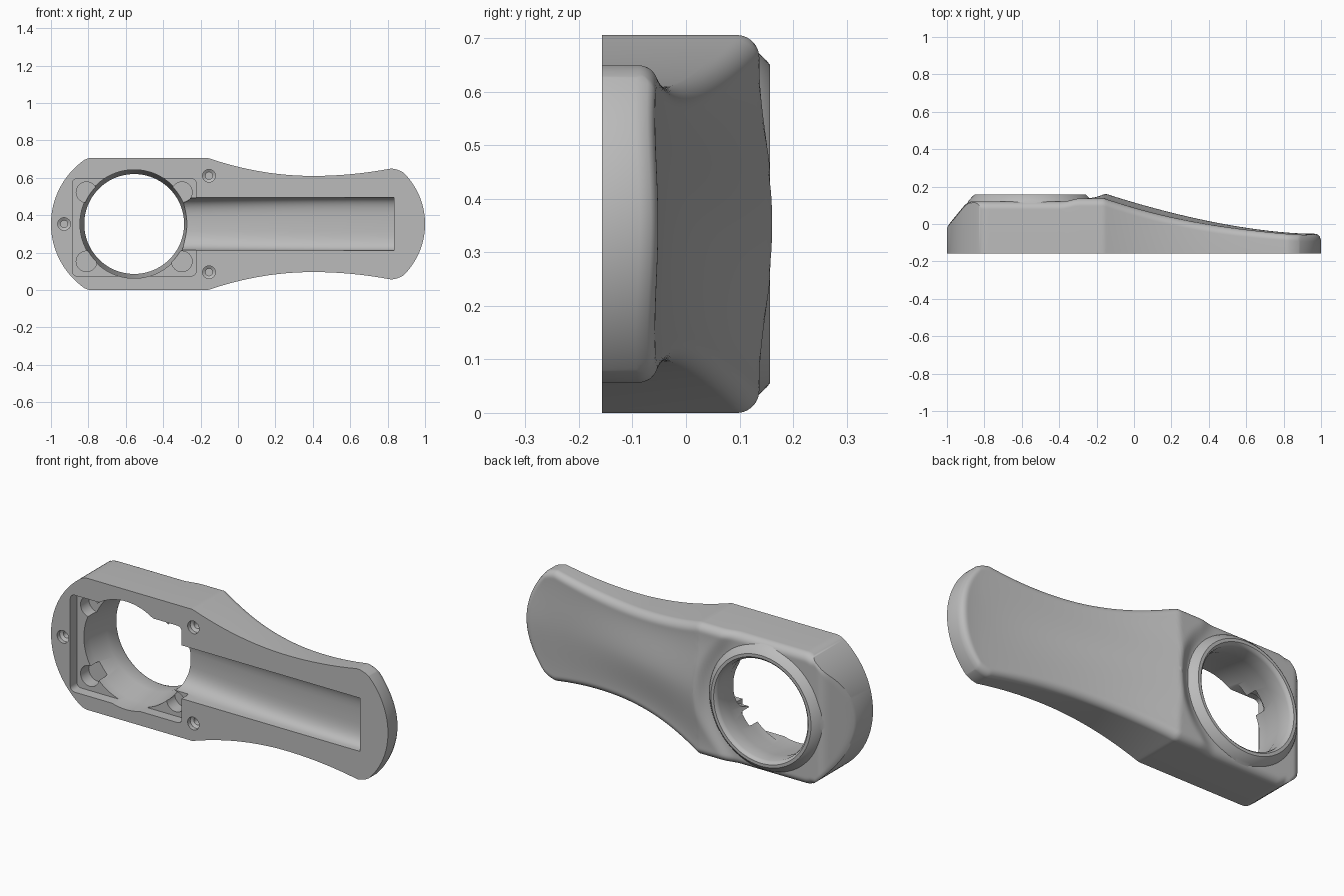
import bpy, bmesh, math
from mathutils import Vector

if "Cube" in bpy.data.objects:
    bpy.data.objects.remove(bpy.data.objects["Cube"])

MID = 0.353          # half the height, also the height of the long axis
FRONT = -0.157       # flat front face
RING_X = -0.555      # centre of the round opening
NU, NV = 160, 64


def finish(bm, name):
    bmesh.ops.recalc_face_normals(bm, faces=bm.faces)
    mesh = bpy.data.meshes.new(name)
    bm.to_mesh(mesh)
    bm.free()
    obj = bpy.data.objects.new(name, mesh)
    bpy.context.collection.objects.link(obj)
    return obj


def loft(rows, name):
    """Closed solid through a list of equal closed loops."""
    bm = bmesh.new()
    loops = [[bm.verts.new(p) for p in row] for row in rows]
    n = len(loops[0])
    for a, b in zip(loops, loops[1:]):
        for i in range(n):
            j = (i + 1) % n
            bm.faces.new((a[i], a[j], b[j], b[i]))
    bm.faces.new(loops[0])
    bm.faces.new(loops[-1])
    return finish(bm, name)


def lathe(profile, x, z, name, n=96):
    """Solid turned about an axis along y, from (radius, y) points."""
    ring = [math.tau * i / n for i in range(n)]
    return loft([[(x + r * math.cos(a), y, MID + z + r * math.sin(a)) for a in ring]
                 for r, y in profile], name)


def combine(target, tool, operation):
    mod = target.modifiers.new("boolean", 'BOOLEAN')
    mod.object, mod.operation, mod.solver = tool, operation, 'EXACT'
    bpy.context.view_layer.objects.active = target
    bpy.ops.object.modifier_apply(modifier=mod.name)
    bpy.data.objects.remove(tool)


def smooth(a, b, t):
    t = min(1, max(0, (t - a) / (b - a)))
    return t * t * (3 - 2 * t)


def soft_min(a, b, k):
    h = max(k - abs(a - b), 0) / k
    return min(a, b) - h * h * k / 4


def half_width(x):
    """Waisted outline of the handle with eased corners."""
    x = min(0.885, max(-0.82, x))
    if x < 0.4:
        w = 0.257 + 0.096 * min(1, (0.4 - x) / 0.56) ** 2
        return w - 6 * max(0, -0.78 - x) ** 2
    return 0.257 + 0.04 * min(1, (x - 0.4) / 0.42) ** 2 - 4 * max(0, x - 0.81) ** 2


def arc(v, half, depth):
    """Bulge of a rounded end at v from -1 to 1."""
    radius = (half * half + depth * depth) / (2 * depth)
    return math.sqrt(radius ** 2 - (v * half) ** 2) - radius + depth


def back_height(x, z, v, left, right):
    """Back surface: head, ridge beside the ring, sloping handle, soft edges."""
    handle = min(-0.052 + 0.21 * (max(0, 0.95 - x) / 1.09) ** 1.66, 0.165)
    crown = 0.028 * smooth(0, 0.85, abs(v)) * (1 - 0.75 * smooth(0, 0.8, x))
    rho = math.hypot(x - RING_X, z)
    s = smooth(0.33, 0.41, rho) * smooth(-0.4, -0.29, x)
    y = 0.12 + (handle - crown - 0.12) * s
    y = soft_min(y, -0.014 + (x + 1) * 1.22, 0.03)
    r = 0.042 - 0.007 * smooth(0.4, 0.9, x)
    d = min(half_width(x) * (1 - abs(v)), x - left + 0.02, right - x)
    if d < r:
        y -= r - math.sqrt(max(0, r * r - (r - d) ** 2))
    return y


# Body shell: curved back grid, straight side walls, flat front
bm = bmesh.new()
grid = []
for j in range(NV + 1):
    v = math.sin(math.pi * (j / NV - 0.5))
    left = -0.82 - arc(v, 0.343, 0.18)
    right = 0.885 + arc(v, 0.2745, 0.115)
    row = []
    for i in range(NU + 1):
        t = i / NU
        u = 0.6 * t + 0.4 * (0.5 - 0.5 * math.cos(math.pi * t))
        x = left + u * (right - left)
        z = v * half_width(x)
        row.append(bm.verts.new((x, back_height(x, z, v, left, right), MID + z)))
    grid.append(row)
for a, b in zip(grid, grid[1:]):
    for i in range(NU):
        bm.faces.new((a[i], a[i + 1], b[i + 1], b[i]))
rim = (grid[0][:-1] + [r[-1] for r in grid[:-1]]
       + grid[-1][:0:-1] + [r[0] for r in grid[:0:-1]])
base = [bm.verts.new((p.co.x, FRONT, p.co.z)) for p in rim]
for i in range(len(rim)):
    j = (i + 1) % len(rim)
    bm.faces.new((rim[i], rim[j], base[j], base[i]))
bm.faces.new(base)
body = finish(bm, "grip_body")

# Raised collar around the opening
combine(body, lathe([(0.338, -0.03), (0.338, 0.108), (0.327, 0.128), (0.305, 0.151),
                     (0.297, 0.157), (0.2, 0.157)], RING_X, 0, "collar"), 'UNION')

# Shallow rectangular pocket with rounded corners
bm = bmesh.new()
bmesh.ops.create_cube(bm, size=1)
for p in bm.verts:
    p.co = Vector((RING_X + p.co.x * 0.662, -0.15 + p.co.y * 0.1, 0.335 + p.co.z * 0.52))
upright = [e for e in bm.edges if abs(e.verts[0].co.y - e.verts[1].co.y) > 0.05]
bmesh.ops.bevel(bm, geom=upright, offset=0.025, segments=4, profile=0.5, affect='EDGES')
combine(body, finish(bm, "pocket"), 'DIFFERENCE')

# Round recesses in the pocket corners
for x in (-0.81, -0.3):
    for z in (-0.2, 0.17):
        combine(body, lathe([(0.055, -0.13), (0.055, -0.03)], x, z, "recess", 32), 'DIFFERENCE')

# Trough along the handle, deepening towards the opening
sections = []
for k in range(17):
    x = 0.835 - 1.235 * k / 16
    depth = 0.08 + 0.067 * ((0.835 - x) / 1.115) ** 2
    loop = [(x, -0.2, MID - 0.143), (x, -0.2, MID + 0.143)]
    for i in range(25):
        a = math.pi * i / 24
        c = math.cos(a)
        loop.append((x, FRONT + depth * math.sin(a) ** 0.65,
                     MID + 0.143 * math.copysign(abs(c) ** 0.65, c)))
    sections.append(loop)
combine(body, loft(sections, "trough"), 'DIFFERENCE')

# Tapered through opening with a softened back lip
combine(body, lathe([(0.29, -0.2), (0.29, -0.05), (0.267, 0.06), (0.267, 0.135),
                     (0.271, 0.148), (0.282, 0.158), (0.282, 0.2)], RING_X, 0, "opening"),
        'DIFFERENCE')

# Stepped screw holes
for x, z in ((-0.93, 0), (-0.155, 0.258), (-0.155, -0.258)):
    combine(body, lathe([(0.034, -0.2), (0.034, -0.135), (0.019, -0.125), (0.019, -0.06)],
                        x, z, "screw_hole", 32), 'DIFFERENCE')

# Single matte grey
grey = bpy.data.materials.new("matte_grey")
grey.use_nodes = True
colour = (0.5, 0.5, 0.5, 1)
grey.diffuse_color = colour
grey.node_tree.nodes["Principled BSDF"].inputs["Base Color"].default_value = colour
body.data.materials.clear()
body.data.materials.append(grey)
for f in body.data.polygons:
    f.material_index = 0

bpy.ops.object.select_all(action='DESELECT')
body.select_set(True)
bpy.context.view_layer.objects.active = body
bpy.ops.object.shade_smooth_by_angle(angle=math.radians(32))
